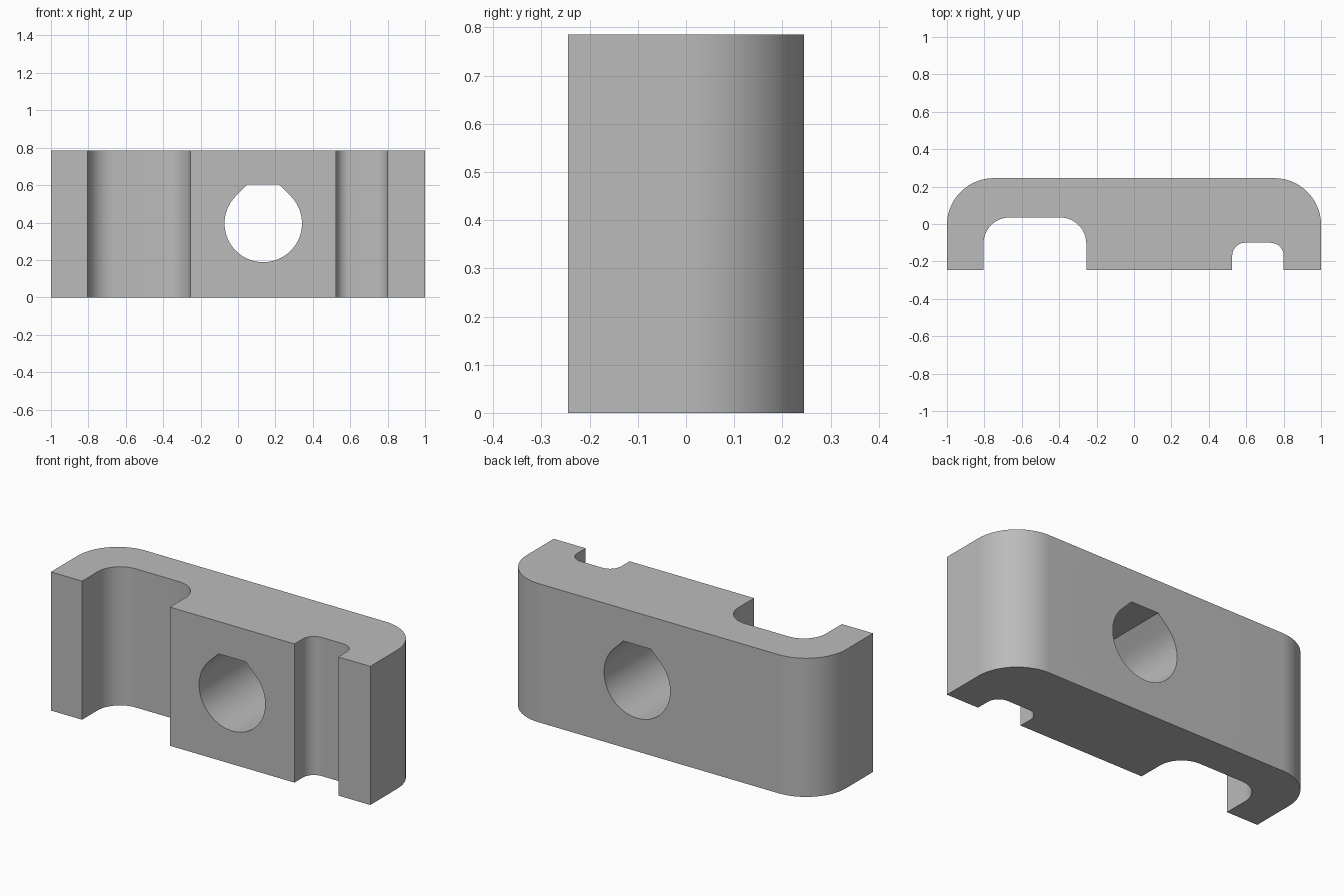
import bpy
import bmesh
from math import cos, sin, radians
from mathutils import Vector

old = bpy.data.objects.get("Cube")
if old:
    bpy.data.objects.remove(old, do_unlink=True)

HEIGHT = 0.785
FRONT, BACK = -0.245, 0.245

grey = bpy.data.materials.new("plain grey")
grey.use_nodes = True
grey.diffuse_color = (0.5, 0.5, 0.5, 1)
grey.node_tree.nodes["Principled BSDF"].inputs["Base Color"].default_value = (0.5, 0.5, 0.5, 1)


def arc(cx, cy, r, start, end, steps):
    """Points along a circular arc, angles in degrees."""
    angles = [radians(start + (end - start) * i / steps) for i in range(steps + 1)]
    return [(cx + r * cos(a), cy + r * sin(a)) for a in angles]


def slot(left, right, depth, r):
    """Round-cornered notch in the front, traced left to right."""
    return ([(left, FRONT)]
            + arc(left + r, depth - r, r, 180, 90, 12)
            + arc(right - r, depth - r, r, 90, 0, 12)
            + [(right, FRONT)])


def prism(name, points, sweep):
    """Closed outline swept along a vector."""
    bm = bmesh.new()
    face = bm.faces.new([bm.verts.new(p) for p in points])
    ext = bmesh.ops.extrude_face_region(bm, geom=[face])
    moved = [g for g in ext["geom"] if isinstance(g, bmesh.types.BMVert)]
    bmesh.ops.translate(bm, verts=moved, vec=Vector(sweep))
    bmesh.ops.recalc_face_normals(bm, faces=bm.faces)
    mesh = bpy.data.meshes.new(name)
    bm.to_mesh(mesh)
    bm.free()
    mesh.materials.append(grey)
    obj = bpy.data.objects.new(name, mesh)
    bpy.context.collection.objects.link(obj)
    return obj


# Clamp body: rounded back corners, wide and narrow front slots
R = 0.25
outline = ([(-1, FRONT)]
           + slot(-0.805, -0.255, 0.035, 0.14)
           + slot(0.525, 0.80, -0.10, 0.07)
           + [(1, FRONT)]
           + arc(1 - R, BACK - R, R, 0, 90, 24)
           + arc(R - 1, BACK - R, R, 90, 180, 24))
body = prism("clamp_body", [(x, y, 0) for x, y in outline], (0, 0, HEIGHT))

# Through hole: circle with sloped shoulders and a flat roof
HX, HZ, HR, ROOF = 0.135, 0.395, 0.207, 0.602
half_roof = HR * 2 ** 0.5 - (ROOF - HZ)
hole = arc(HX, HZ, HR, 135, 405, 60) + [(HX + half_roof, ROOF), (HX - half_roof, ROOF)]
cutter = prism("hole_cutter", [(x, -0.5, z) for x, z in hole], (0, 1, 0))
cutter.hide_render = True

cut = body.modifiers.new("hole", 'BOOLEAN')
cut.operation = 'DIFFERENCE'
cut.solver = 'EXACT'
cut.object = cutter

bpy.ops.object.select_all(action='DESELECT')
body.select_set(True)
bpy.context.view_layer.objects.active = body
bpy.ops.object.modifier_apply(modifier=cut.name)
bpy.data.objects.remove(cutter, do_unlink=True)
bpy.ops.object.shade_smooth_by_angle(angle=radians(30))
